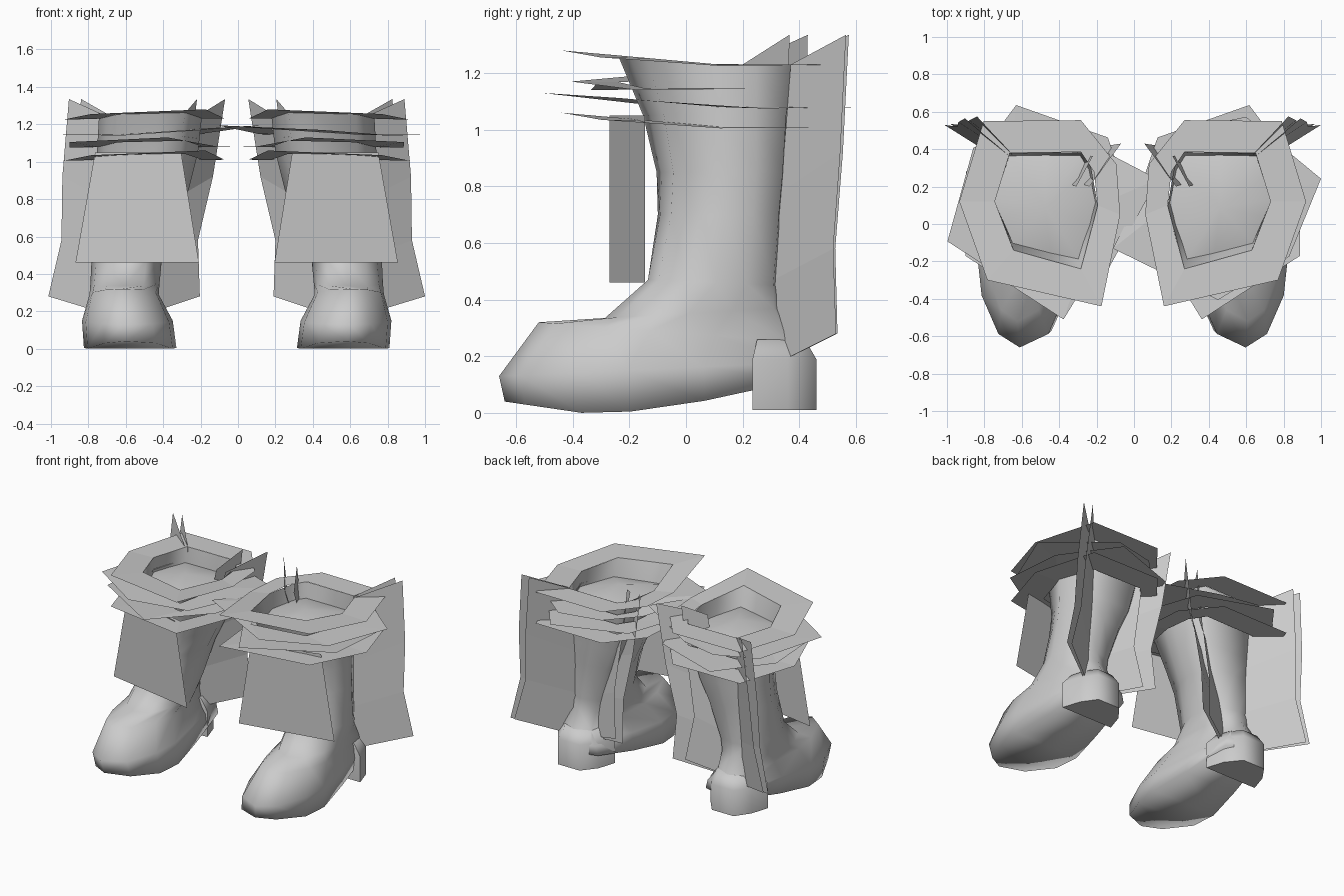
import bpy, bmesh, math

if "Cube" in bpy.data.objects:
    bpy.data.objects.remove(bpy.data.objects["Cube"])

grey = bpy.data.materials.new("plain_grey")
grey.use_nodes = True
grey.diffuse_color = (0.6, 0.6, 0.6, 1)
bsdf = grey.node_tree.nodes["Principled BSDF"]
bsdf.inputs["Base Color"].default_value = (0.6, 0.6, 0.6, 1)
bsdf.inputs["Roughness"].default_value = 0.8


def make(name, verts, faces, side, smooth=0):
    """Make a part of the left boot (side 1) or its mirror (side -1)."""
    mesh = bpy.data.meshes.new(name)
    mesh.from_pydata([(side * (x + 0.007) - 0.007, y, z) for x, y, z in verts], [], faces)
    bm = bmesh.new()
    bm.from_mesh(mesh)
    bmesh.ops.recalc_face_normals(bm, faces=bm.faces)
    bm.to_mesh(mesh)
    bm.free()
    mesh.materials.append(grey)
    obj = bpy.data.objects.new(name, mesh)
    bpy.context.collection.objects.link(obj)
    if smooth:
        bpy.ops.object.select_all(action='DESELECT')
        obj.select_set(True)
        bpy.context.view_layer.objects.active = obj
        bpy.ops.object.shade_smooth_by_angle(angle=math.radians(smooth))


def bridge(rows, n, closed=True):
    """Quads between successive rows of n points."""
    m = n if closed else n - 1
    return [(r * n + i, r * n + (i + 1) % n, (r + 1) * n + (i + 1) % n, (r + 1) * n + i)
            for r in range(rows - 1) for i in range(m)]


def cap(start, n):
    """Close a ring of n points (even) with strips from side to side."""
    strips = [(start, start + 1, start + n - 1)]
    for i in range(1, n // 2 - 1):
        strips.append((start + i, start + i + 1, start + n - i - 1, start + n - i))
    strips.append((start + n // 2 - 1, start + n // 2, start + n // 2 + 1))
    return strips


def lerp_curve(pts, t):
    for (a, va), (b, vb) in zip(pts, pts[1:]):
        if t <= b:
            return va + (vb - va) * max(0, t - a) / (b - a)
    return pts[-1][1]


# Cross-sections, front point first, running round by the outer side
RIM = [(.42, -.2), (.63, -.14), (.69, .02), (.73, .12), (.69, .25), (.65, .38),
       (.45, .382), (.26, .383), (.215, .3), (.18, .1), (.21, -.03), (.27, -.24)]
ROUND = [(math.sin(i * math.pi / 6), -math.cos(i * math.pi / 6)) for i in range(12)]
FOOT_HALF = [(.55, -.87), (.92, -.5), (1, -.18), (.82, .3), (.6, .9)]
FOOT = ([(.08, -1)] + FOOT_HALF + [(0, 1)] + [(-u, v) for u, v in reversed(FOOT_HALF)])
RIM_UNIT = [((x - .455) / .275, (y - .072) / .312) for x, y in RIM]
SOLE = [(-.64, .04), (-.367, 0), (-.19, .005), (-.08, .015), (.13, .055), (.25, .10), (.46, .12)]

# Rings: x range, front (y, z), back (y, z), shape weights (rim, round, foot)
RINGS = [
    (.20, .74, -.155, 1.05, .36, 1.05, (.9, .1, 0)),
    (.25, .745, -.11, .85, .35, .85, (.8, .2, 0)),
    (.32, .75, -.11, .70, .34, .70, (.65, .35, 0)),
    (.395, .77, -.145, .47, .33, .45, (.35, .65, 0)),
    (.405, .775, -.29, .335, .345, .37, (.1, .5, .4)),
    (.41, .78, -.52, .32, .41, .25, (0, .15, .85)),
    (.335, .82, -.66, .13, .45, .18, (0, 0, 1)),
    (.315, .81, -.64, .04, .445, .12, (0, 0, 1)),
]

# Collar outline (x, y, rise) and the opening it hangs on
OUTER = [(.16, -.44, .05), (.77, -.30, .025), (.92, .12, -.005), (.79, .55, 0),
         (.27, .555, 0), (.08, .32, 0), (.06, .05, .002)]
HOLE = [(.27, -.24), (.63, -.14), (.73, .12), (.65, .38), (.27, .385), (.2, .28), (.18, .1)]


def front_rise(y):
    return .09 * max(0, .12 - y)


def boot(side, tag):
    verts = [(x, y, 1.23 + front_rise(y)) for x, y in RIM]
    for k, (x0, x1, yf, zf, yb, zb, w) in enumerate(RINGS):
        for r, o, f in zip(RIM_UNIT, ROUND, FOOT):
            u = w[0] * r[0] + w[1] * o[0] + w[2] * f[0]
            v = w[0] * r[1] + w[1] * o[1] + w[2] * f[1]
            y = (yf + yb) / 2 + v * (yb - yf) / 2
            z = zf + (zb - zf) * (v + 1) / 2
            if k == len(RINGS) - 1:
                z = lerp_curve(SOLE, y)
            verts.append(((x0 + x1) / 2 + u * (x1 - x0) / 2, y, z))
    rows = len(RINGS) + 1
    make(tag + "_boot", verts, bridge(rows, 12) + cap((rows - 1) * 12, 12), side, 100)

    # Domed lining that closes the shaft just under the rim
    lining = [tuple(a + (b - a) * .6 for a, b in zip(verts[i], verts[12 + i])) for i in range(12)]
    lining.append((.46, .09, 1.2))
    make(tag + "_lining", lining, [(i, (i + 1) % 12, 12) for i in range(12)], side, 80)

    # Heel block, widest at its front and tapering up into the back of the foot
    plan = [(.39, .235), (.79, .235), (.75, .36), (.68, .46), (.51, .46), (.43, .36)]
    hv = [(x, y, .01) for x, y in plan] + [(x, y, .19) for x, y in plan]
    hv += [(.595 + (x - .595) * .7, .30 + (y - .30) * .75, .26) for x, y in plan]
    make(tag + "_heel", hv, bridge(3, 6) + [tuple(range(6)), tuple(range(12, 18))], side, 70)


def collar(side, name, base, turn=0, shift=0):
    """Sloping ring, turned about the shaft."""
    c, s = math.cos(math.radians(turn)), math.sin(math.radians(turn))
    outer = []
    for x, y, rise in OUTER:
        dx, dy = x - .46, y - .1
        outer.append((.46 + c * dx - s * dy, .1 + s * dx + c * dy, base + rise))
    inner = [(*HOLE[(i + shift) % 7], base + front_rise(HOLE[i][1])) for i in range(7)]
    make(name, outer + inner, bridge(2, 7), side)


def fin(side, name, root, edge):
    """Upright sheet from the shaft to a free edge."""
    make(name, root + edge, bridge(2, len(root), False), side)


def spread(points, dx, dy):
    """Shift a fin edge by an amount that fades towards the bottom."""
    return [(x + dx * f, y + dy * f, z) for (x, y, z), f in zip(points, (1, .9, .7, .5))]


OUT_ROOT = [(.66, .37, 1.23), (.65, .335, .78), (.65, .31, .47), (.67, .33, .18)]
OUT_EDGE = [(.89, .565, 1.335), (.925, .545, .92), (.93, .52, .58), (1.0, .53, .28)]
IN_ROOT = [(.225, .20, 1.23), (.36, .25, .78), (.46, .26, .47), (.49, .28, .18)]
IN_EDGE = [(.055, .43, 1.335), (.12, .42, .92), (.20, .41, .58), (.19, .44, .28)]

for side, tag, second_turn in ((1, "left", -39), (-1, "right", -74)):
    boot(side, tag)
    # Four stacked collars
    collar(side, tag + "_collar_top", 1.23)
    collar(side, tag + "_collar_second", 1.145, second_turn, -1)
    collar(side, tag + "_collar_third", 1.08, 20)
    collar(side, tag + "_collar_bottom", 1.01)
    # Front flap
    make(tag + "_front_flap",
         [(.29, -.27, 1.05), (.75, -.145, 1.05), (.855, -.145, .46), (.195, -.27, .46)],
         [(0, 1, 2, 3)], side)
    # Paired rear fins
    fin(side, tag + "_outer_fin_a", OUT_ROOT, OUT_EDGE)
    fin(side, tag + "_outer_fin_b", spread(OUT_ROOT, -.02, .005), spread(OUT_EDGE, -.065, .01))
    fin(side, tag + "_inner_fin_a", IN_ROOT, IN_EDGE)
    fin(side, tag + "_inner_fin_b", spread(IN_ROOT, .07, 0), spread(IN_EDGE, .15, -.065))
